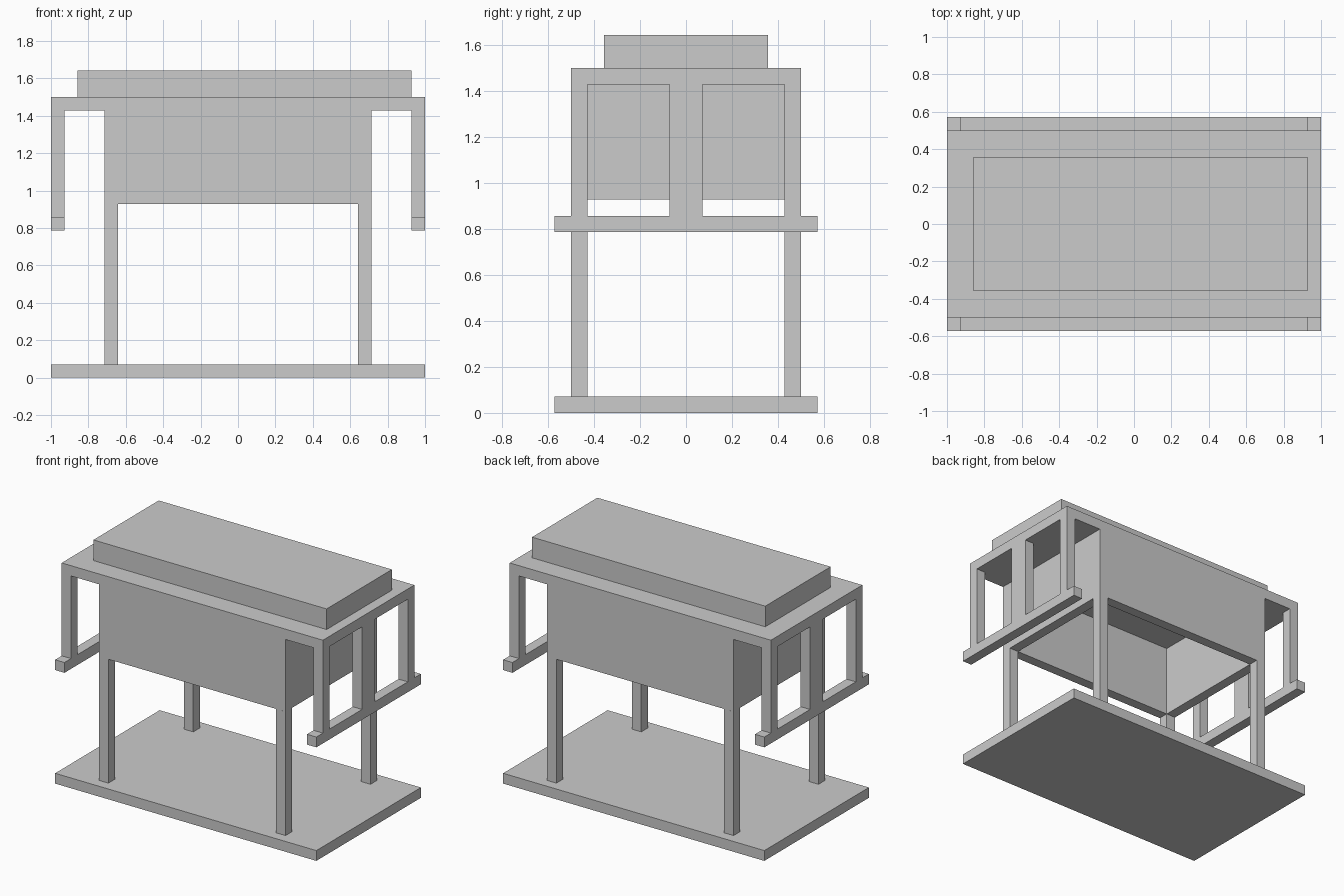
import bpy
import bmesh
from mathutils import Matrix, Vector

if "Cube" in bpy.data.objects:
    bpy.data.objects.remove(bpy.data.objects["Cube"])

U = 1 / 14  # module: every size is a multiple of this


def box(name, x, y, z):
    """Box spanning the given (min, max) ranges, in modules."""
    lo, hi = (Vector(v) * U for v in zip(x, y, z))
    bm = bmesh.new()
    bmesh.ops.create_cube(bm, size=1, matrix=Matrix.Translation((lo + hi) / 2)
                          @ Matrix.Diagonal((*(hi - lo), 1)))
    mesh = bpy.data.meshes.new(name)
    bm.to_mesh(mesh)
    bm.free()
    obj = bpy.data.objects.new(name, mesh)
    bpy.context.collection.objects.link(obj)
    return obj


def side(a, b, s):
    """Range a..b mirrored to the side given by sign s."""
    return tuple(sorted((a * s, b * s)))


# Base plate, top slab and the slightly off-centre raised block
box("base_plate", (-14, 14), (-8, 8), (0, 1))
box("top_slab", (-14, 14), (-7, 7), (20, 21))
box("raised_top", (-12, 13), (-5, 5), (21, 23))

# Hollow body, open underneath
for s, name in ((-1, "front"), (1, "back")):
    box(f"{name}_wall", (-10, 10), side(6, 7, s), (13, 20))

for sx, end in ((-1, "left"), (1, "right")):
    box(f"{end}_wall", side(9, 10, sx), (-6, 6), (13, 20))

    # Hanging end frame: crossbar, centre post and corner posts
    frame_x = side(13, 14, sx)
    box(f"{end}_crossbar", frame_x, (-8, 8), (11, 12))
    box(f"{end}_centre_post", frame_x, (-1, 1), (12, 20))
    for sy, name in ((-1, "front"), (1, "back")):
        box(f"{end}_{name}_post", frame_x, side(6, 7, sy), (12, 20))
        # Leg under each corner of the body
        box(f"{end}_{name}_leg", side(9, 10, sx), side(6, 7, sy), (1, 13))
